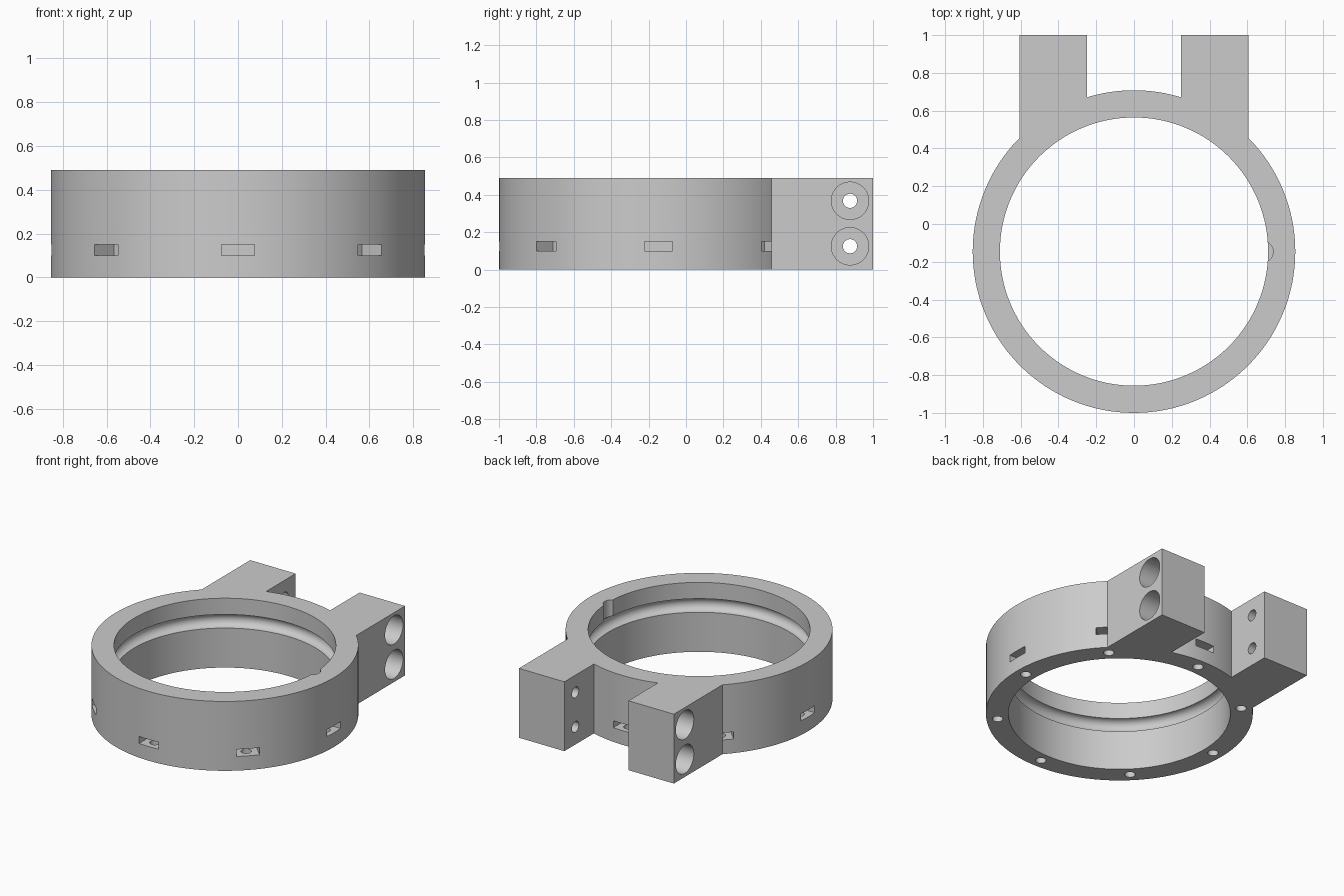
import bpy
import bmesh
from math import cos, sin, pi, radians
from mathutils import Matrix, Vector

if "Cube" in bpy.data.objects:
    bpy.data.objects.remove(bpy.data.objects["Cube"])

HEIGHT = 0.49
OUTER, INNER = 0.854, 0.71
CENTRE = Vector((0, -0.146, 0))
SEGMENTS = 128

grey = bpy.data.materials.new("plain grey")
grey.use_nodes = True
grey.diffuse_color = (0.6, 0.6, 0.6, 1)
grey.node_tree.nodes["Principled BSDF"].inputs["Base Color"].default_value = (0.6, 0.6, 0.6, 1)


def make_object(name, bm):
    bmesh.ops.recalc_face_normals(bm, faces=bm.faces)
    mesh = bpy.data.meshes.new(name)
    bm.to_mesh(mesh)
    bm.free()
    mesh.materials.append(grey)
    obj = bpy.data.objects.new(name, mesh)
    bpy.context.collection.objects.link(obj)
    return obj


def activate(obj):
    bpy.ops.object.select_all(action='DESELECT')
    obj.select_set(True)
    bpy.context.view_layer.objects.active = obj


def add_box(bm, low, high, turn=Matrix()):
    low, high = Vector(low), Vector(high)
    place = Matrix.Translation((low + high) / 2) @ Matrix.Diagonal((*(high - low), 1))
    bmesh.ops.create_cube(bm, size=1, matrix=turn @ place)


def add_cylinder(bm, start, end, radius, sides=32):
    start, end = Vector(start), Vector(end)
    axis = end - start
    place = Matrix.Translation((start + end) / 2) @ axis.to_track_quat('Z', 'Y').to_matrix().to_4x4()
    bmesh.ops.create_cone(bm, cap_ends=True, segments=sides, radius1=radius,
                          radius2=radius, depth=axis.length, matrix=place)


def cut(target, bm):
    cutter = make_object("cutter", bm)
    cutter.hide_render = True
    mod = target.modifiers.new("cut", 'BOOLEAN')
    mod.operation = 'DIFFERENCE'
    mod.solver = 'EXACT'
    mod.object = cutter
    activate(target)
    bpy.ops.object.modifier_apply(modifier=mod.name)
    bpy.data.objects.remove(cutter)


def finish(obj):
    activate(obj)
    bpy.ops.object.shade_smooth_by_angle(angle=radians(30))


# Ring body: a revolved section with a round groove in the bore
groove_z, groove_r = 0.327, 0.048
profile = [(INNER, 0), (OUTER, 0), (OUTER, HEIGHT), (INNER, HEIGHT)]
for i in range(13):
    a = pi / 2 - pi * i / 12
    profile.append((INNER + groove_r * cos(a), groove_z + groove_r * sin(a)))
bm = bmesh.new()
verts = [bm.verts.new((r, 0, z)) for r, z in profile]
edges = [bm.edges.new((v, verts[i - 1])) for i, v in enumerate(verts)]
bmesh.ops.spin(bm, geom=verts + edges, cent=(0, 0, 0), axis=(0, 0, 1),
               angle=2 * pi, steps=SEGMENTS, use_merge=True)
bmesh.ops.remove_doubles(bm, verts=bm.verts, dist=0.0001)
bmesh.ops.translate(bm, verts=bm.verts, vec=CENTRE)
ring = make_object("ring_body", bm)

# Eight nut slots in the outer wall and eight screw holes from below
slots, holes = bmesh.new(), bmesh.new()
for i in range(8):
    turn = Matrix.Translation(CENTRE) @ Matrix.Rotation(i * pi / 4, 4, 'Z')
    add_box(slots, (0.725, -0.075, 0.1), (0.95, 0.075, 0.15), turn)
    foot = turn @ Vector((0.782, 0, -0.1))
    add_cylinder(holes, foot, foot + Vector((0, 0, 0.24)), 0.034, 24)
cut(ring, slots)
cut(ring, holes)

# Key notch in the upper bore, down to the groove
notch = bmesh.new()
spot = CENTRE + Vector((0.681, 0, 0))
add_cylinder(notch, spot + Vector((0, 0, 0.335)), spot + Vector((0, 0, 0.6)), 0.056)
cut(ring, notch)
finish(ring)

# Two clamp lugs, each with two counterbored cross holes
for side, name in ((1, "left_lug"), (-1, "right_lug")):
    bm = bmesh.new()
    add_box(bm, (0.25, 0.4, 0), (0.605, 1, HEIGHT))
    bmesh.ops.scale(bm, verts=bm.verts, vec=(side, 1, 1))
    lug = make_object(name, bm)
    seat = bmesh.new()
    add_cylinder(seat, CENTRE - Vector((0, 0, 1)), CENTRE + Vector((0, 0, 1)), OUTER, SEGMENTS)
    cut(lug, seat)
    bores, bolts = bmesh.new(), bmesh.new()
    for z in (0.125, 0.368):
        add_cylinder(bores, (side * 0.4, 0.877, z), (side * 0.8, 0.877, z), 0.1, 48)
        add_cylinder(bolts, (side * 0.1, 0.877, z), (side * 0.8, 0.877, z), 0.038)
    cut(lug, bores)
    cut(lug, bolts)
    finish(lug)
